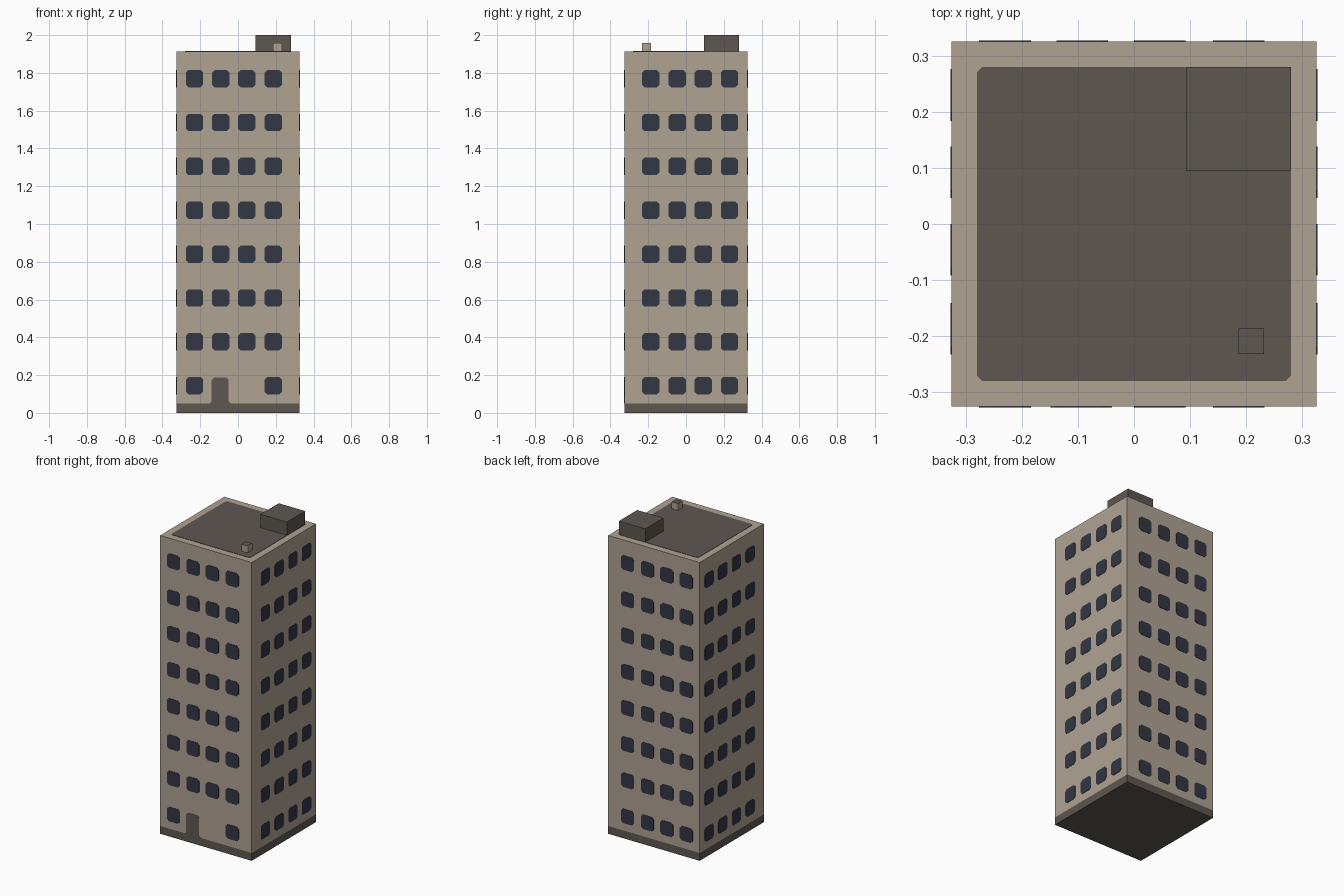
import bpy, bmesh
from mathutils import Matrix, Vector
from math import pi

if "Cube" in bpy.data.objects:
    bpy.data.objects.remove(bpy.data.objects["Cube"], do_unlink=True)

HALF, ROOF, BASE, THICK = 0.325, 1.913, 0.05, 0.002


def material(name, rgb):
    mat = bpy.data.materials.new(name)
    mat.use_nodes = True
    mat.diffuse_color = (*rgb, 1)
    mat.node_tree.nodes["Principled BSDF"].inputs["Base Color"].default_value = (*rgb, 1)
    return mat


WALL = material("beige wall", (0.43, 0.366, 0.288))
DARK = material("dark brown", (0.112, 0.096, 0.081))
GLASS = material("navy glass", (0.032, 0.038, 0.058))


def finish(name, bm, *mats):
    bmesh.ops.recalc_face_normals(bm, faces=bm.faces[:])
    mesh = bpy.data.meshes.new(name)
    bm.to_mesh(mesh)
    bm.free()
    for mat in mats:
        mesh.materials.append(mat)
    obj = bpy.data.objects.new(name, mesh)
    bpy.context.collection.objects.link(obj)
    return obj


def box(name, low, high, *mats):
    low, high = Vector(low), Vector(high)
    bm = bmesh.new()
    bmesh.ops.create_cube(bm, size=1, matrix=Matrix.Translation((low + high) / 2)
                          @ Matrix.Diagonal((*(high - low), 1)))
    return finish(name, bm, *mats)


def plate(bm, outline, matrix):
    """Thin plate from a 2D outline; local z is the outward direction."""
    face = bm.faces.new([bm.verts.new(matrix @ Vector((u, v, 0))) for u, v in outline])
    out = matrix.to_3x3() @ Vector((0, 0, THICK))
    raised = bmesh.ops.extrude_face_region(bm, geom=[face])["geom"]
    bmesh.ops.translate(bm, vec=out, verts=[g for g in raised if isinstance(g, bmesh.types.BMVert)])


def octagon(cx, cy, r, cut):
    k = r - cut
    return [(cx + a, cy + b) for a, b in
            ((-k, -r), (k, -r), (r, -k), (r, k), (k, r), (-k, r), (-r, k), (-r, -k))]


# Tower and plinth
box("tower_walls", (-HALF, -HALF, BASE), (HALF, HALF, ROOF), WALL)
box("plinth", (-HALF, -HALF, 0), (HALF, HALF, BASE), DARK)

# Window plates: columns measured left to right as seen facing each side
near = (-0.23, -0.092, 0.046, 0.187)
far = tuple(-c for c in near)
sides = (("front", 0, near), ("right_side", 1, far), ("back", 2, far), ("left_side", 3, near))
for side, turns, columns in sides:
    facing = (Matrix.Rotation(turns * pi / 2, 4, "Z")
              @ Matrix.Translation((0, -HALF, 0)) @ Matrix.Rotation(pi / 2, 4, "X"))
    bm = bmesh.new()
    for floor in range(8):
        for i, u in enumerate(columns):
            if side == "front" and floor == 0 and i in (1, 2):
                continue
            plate(bm, octagon(u, 0.144 + floor * 0.2322, 0.046, 0.014), facing)
    finish(side + "_windows", bm, GLASS)
    if side == "front":
        # Entrance door, widening slightly where it meets the plinth
        c, w, top = -0.094, 0.045, 0.187
        half = [(w + 0.01, BASE), (w, BASE + 0.012), (w, top - 0.012), (w - 0.012, top)]
        outline = [(c + u, v) for u, v in half] + [(c - u, v) for u, v in reversed(half)]
        bm = bmesh.new()
        plate(bm, outline, facing)
        finish("entrance_door", bm, DARK)

# Roof surface inside a flush parapet border
bm = bmesh.new()
plate(bm, octagon(0, 0, 0.28, 0.01), Matrix.Translation((0, 0, ROOF)))
finish("roof_surface", bm, DARK)

# Rooftop stair hut and small vent with a dark top
box("roof_hut", (0.093, 0.095, ROOF), (0.28, 0.28, 2), DARK)
vent = box("roof_vent", (0.186, -0.232, ROOF), (0.232, -0.186, 1.958), WALL, DARK)
for poly in vent.data.polygons:
    poly.material_index = int(poly.normal.z > 0.5)
